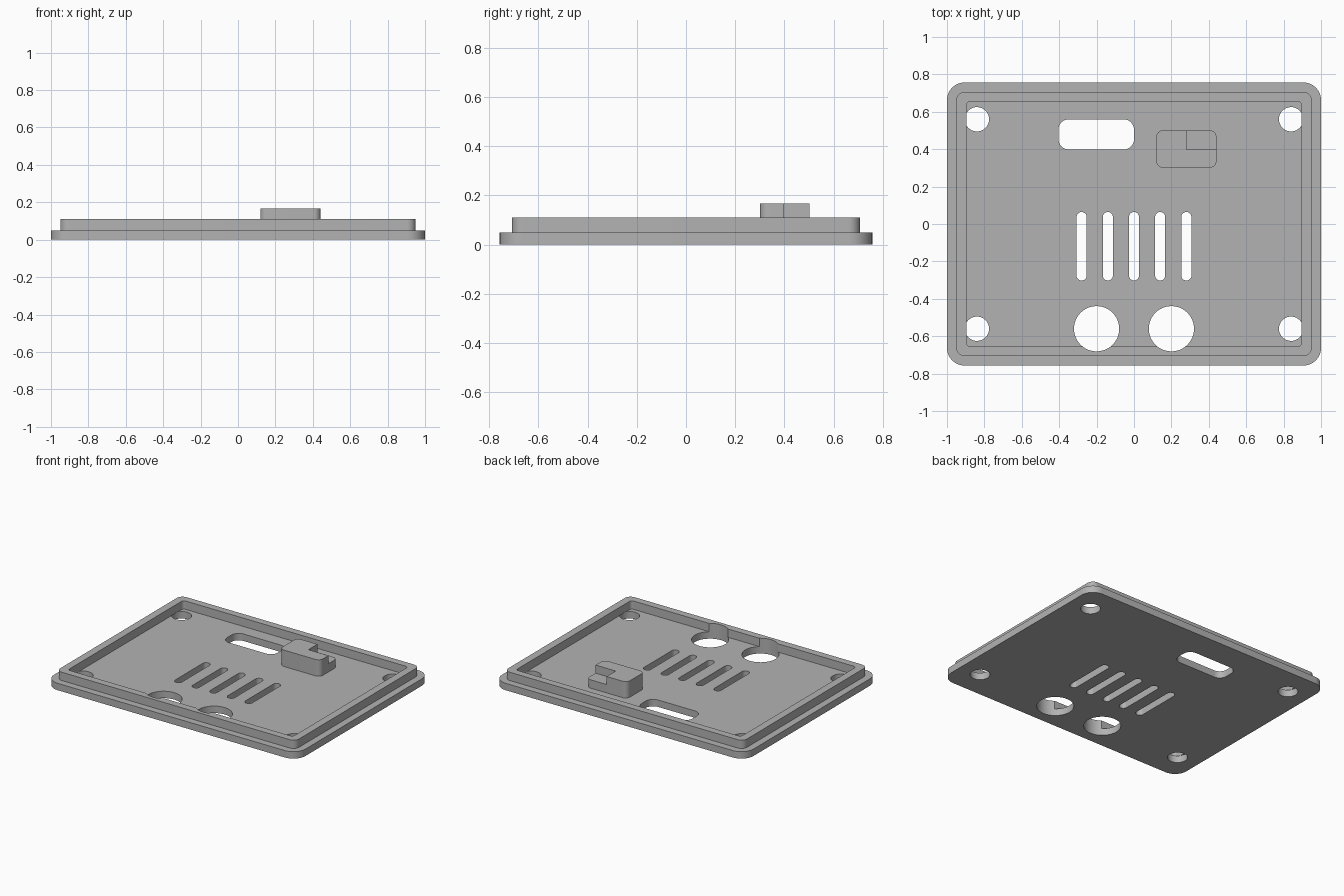
import bpy
import bmesh
import math

cube = bpy.data.objects.get("Cube")
if cube:
    bpy.data.objects.remove(cube, do_unlink=True)

grey = bpy.data.materials.new("plain grey")
grey.use_nodes = True
grey.diffuse_color = (0.45, 0.45, 0.45, 1)
grey.node_tree.nodes["Principled BSDF"].inputs["Base Color"].default_value = (0.45, 0.45, 0.45, 1)


def rounded_prism(name, cx, cy, hx, hy, r, z0, z1, steps=10):
    """Upright prism with a rounded-rectangle outline (a cylinder when r = hx = hy)."""
    pts = []
    for q, (sx, sy) in enumerate([(1, 1), (-1, 1), (-1, -1), (1, -1)]):
        for i in range(steps + 1):
            a = (q + i / steps) * math.pi / 2
            pts.append((cx + sx * (hx - r) + r * math.cos(a),
                        cy + sy * (hy - r) + r * math.sin(a), z0))
    bm = bmesh.new()
    verts = [bm.verts.new(p) for p in pts]
    bmesh.ops.remove_doubles(bm, verts=verts, dist=1e-5)
    base = bm.faces.new(list(bm.verts))
    top = bmesh.ops.extrude_face_region(bm, geom=[base])["geom"]
    bmesh.ops.translate(bm, vec=(0, 0, z1 - z0),
                        verts=[v for v in top if isinstance(v, bmesh.types.BMVert)])
    if not base.is_valid or len(bm.faces) == len(bm.verts) // 2 + 1:
        bmesh.ops.holes_fill(bm, edges=bm.edges[:])
    bmesh.ops.recalc_face_normals(bm, faces=bm.faces[:])
    mesh = bpy.data.meshes.new(name)
    bm.to_mesh(mesh)
    bm.free()
    mesh.materials.append(grey)
    obj = bpy.data.objects.new(name, mesh)
    bpy.context.collection.objects.link(obj)
    return obj


def cut(obj, cutters):
    """Subtract the cutters, bake the result and remove the cutters."""
    for c in cutters:
        mod = obj.modifiers.new("cut", 'BOOLEAN')
        mod.operation = 'DIFFERENCE'
        mod.solver = 'EXACT'
        mod.object = c
    deps = bpy.context.evaluated_depsgraph_get()
    mesh = bpy.data.meshes.new_from_object(obj.evaluated_get(deps))
    obj.modifiers.clear()
    obj.data = mesh
    for c in cutters:
        bpy.data.objects.remove(c, do_unlink=True)


def hole(x, y, hx, hy, r):
    obj = rounded_prism("hole_cutter", x, y, hx, hy, r, -0.1, 0.3, 12)
    obj.hide_render = True
    return obj


def round_holes():
    return [hole(s * 0.2, -0.56, 0.121, 0.121, 0.121) for s in (-1, 1)]


FLOOR, RIM_TOP = 0.05, 0.11

# Base plate with screw holes, vent slits, a wide slot and two round openings
base_plate = rounded_prism("base_plate", 0, 0, 1, 0.757, 0.095, 0, FLOOR)
openings = round_holes()
openings += [hole(sx * 0.84, sy * 0.56, 0.065, 0.065, 0.065) for sx in (-1, 1) for sy in (-1, 1)]
openings += [hole(i * 0.14, -0.119, 0.027, 0.183, 0.0269) for i in range(-2, 3)]
openings.append(hole(-0.202, 0.479, 0.202, 0.081, 0.056))
cut(base_plate, openings)

# Raised rim, notched where the round openings reach it
rim = rounded_prism("rim", 0, 0, 0.95, 0.707, 0.046, FLOOR, RIM_TOP)
cut(rim, [hole(0, 0, 0.895, 0.655, 0.02)] + round_holes())

# Stepped block standing on the plate
block = rounded_prism("stepped_block", 0.28, 0.401, 0.161, 0.1, 0.036, FLOOR, 0.168)
step = rounded_prism("step_cutter", 0.481, 0.598, 0.2, 0.2, 0.0005, 0.11, 0.3, 1)
cut(block, [step])

# Smooth the rounded walls, keep the edges sharp
bpy.ops.object.select_all(action='DESELECT')
for obj in (base_plate, rim, block):
    obj.select_set(True)
bpy.context.view_layer.objects.active = base_plate
bpy.ops.object.shade_smooth_by_angle(angle=math.radians(30))
